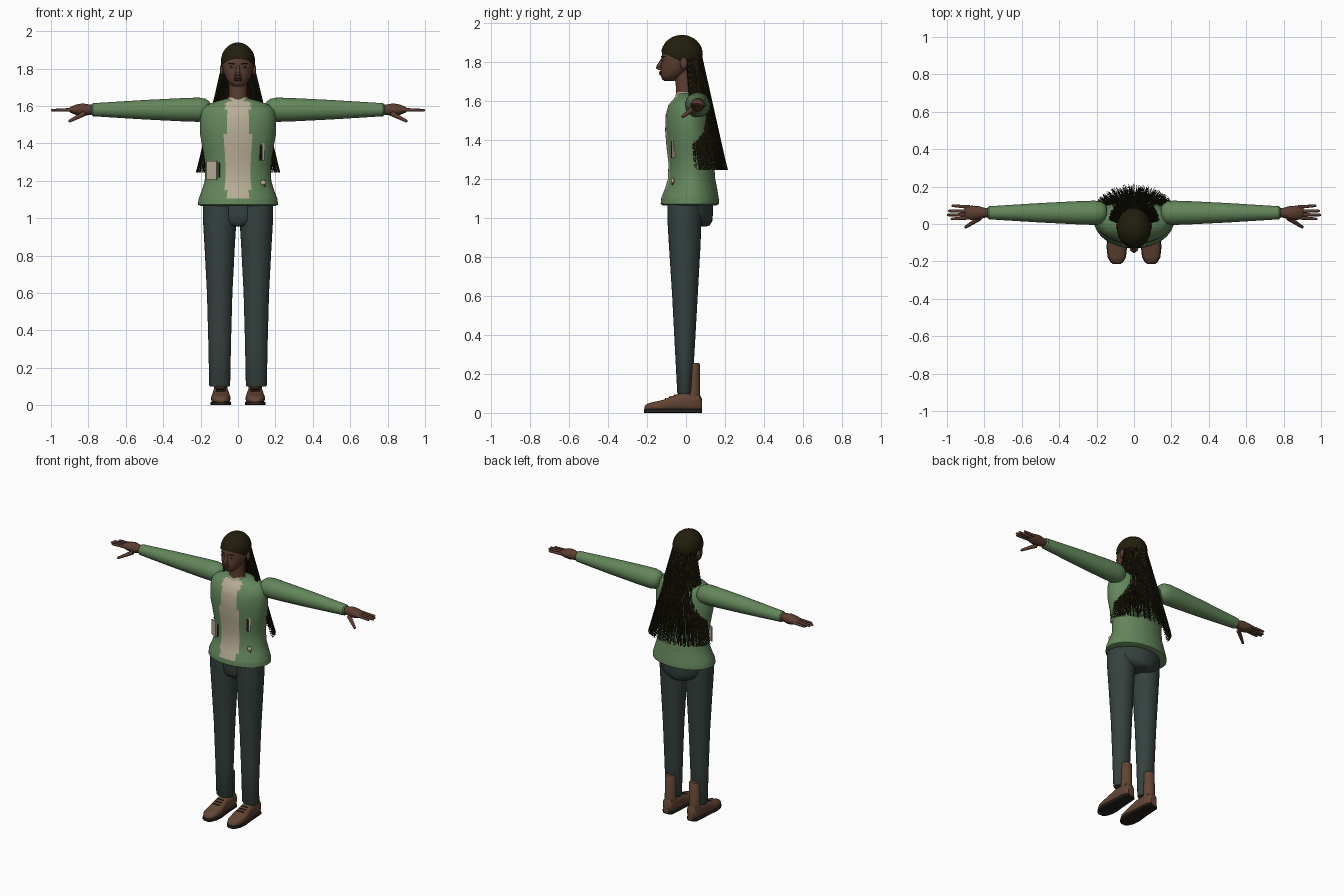
import bpy, bmesh, math, random
from mathutils import Vector

cube = bpy.data.objects.get("Cube")
if cube:
    bpy.data.objects.remove(cube, do_unlink=True)


def material(name, r, g, b):
    m = bpy.data.materials.new(name)
    m.use_nodes = True
    m.diffuse_color = (r, g, b, 1)
    bsdf = next(n for n in m.node_tree.nodes if n.type == 'BSDF_PRINCIPLED')
    bsdf.inputs["Base Color"].default_value = (r, g, b, 1)
    bsdf.inputs["Roughness"].default_value = 0.9
    return m


SKIN = material("brown skin", .105, .048, .03)
GREEN = material("jacket green", .125, .24, .105)
CREAM = material("cream", .48, .42, .30)
SLATE = material("trouser slate", .036, .054, .05)
LEATHER = material("shoe leather", .125, .06, .034)
SOLE = material("dark sole", .018, .014, .01)
HAIR = material("dark hair", .016, .013, .004)
LIP = material("lip", .085, .025, .02)
EYE = material("eye white", .3, .27, .24)


def finish(name, bm, mat, angle=40):
    """Turn a bmesh into a smooth shaded, named object."""
    bmesh.ops.recalc_face_normals(bm, faces=bm.faces[:])
    mesh = bpy.data.meshes.new(name)
    bm.to_mesh(mesh)
    bm.free()
    ob = bpy.data.objects.new(name, mesh)
    bpy.context.collection.objects.link(ob)
    mesh.materials.append(mat)
    bpy.ops.object.select_all(action='DESELECT')
    ob.select_set(True)
    bpy.context.view_layer.objects.active = ob
    bpy.ops.object.shade_smooth_by_angle(angle=math.radians(angle))
    return ob


def loft(name, sections, mat, n=32, power=1, angle=40):
    """Skin closed rings; each section is (centre, u axis, v axis)."""
    def bend(t):
        return math.copysign(abs(t) ** power, t)
    bm = bmesh.new()
    rings = []
    for c, u, v in sections:
        turn = [2 * math.pi * i / n for i in range(n)]
        rings.append([bm.verts.new(Vector(c) + Vector(u) * bend(math.cos(a))
                                   + Vector(v) * bend(math.sin(a))) for a in turn])
    for a, b in zip(rings, rings[1:]):
        for i in range(n):
            j = (i + 1) % n
            bm.faces.new((a[i], a[j], b[j], b[i]))
    bm.faces.new(rings[0])
    bm.faces.new(rings[-1])
    return finish(name, bm, mat, angle)


def stack(name, rows, mat, x=0, **kw):
    """Loft upward from rows of (z, half width, front y, back y)."""
    return loft(name, [((x, (f + b) / 2, z), (w, 0, 0), (0, (b - f) / 2, 0))
                       for z, w, f, b in rows], mat, **kw)


def rod(name, a, b, r0, r1, mat, n=12):
    a, b = Vector(a), Vector(b)
    q = (b - a).to_track_quat('Z', 'Y')
    u, v = q @ Vector((1, 0, 0)), q @ Vector((0, 1, 0))
    steps = ((0, r0 * .6), (.04, r0), (.94, r1), (1, r1 * .5))
    return loft(name, [(a.lerp(b, t), u * r, v * r) for t, r in steps], mat, n)


def ball(name, c, r, mat, n=20):
    bm = bmesh.new()
    bmesh.ops.create_uvsphere(bm, u_segments=n, v_segments=n // 2 + 2, radius=1)
    bmesh.ops.scale(bm, vec=r, verts=bm.verts)
    bmesh.ops.translate(bm, vec=c, verts=bm.verts)
    return finish(name, bm, mat)


def box(name, c, size, mat, turn=0):
    bm = bmesh.new()
    bmesh.ops.create_cube(bm, size=1)
    bmesh.ops.scale(bm, vec=size, verts=bm.verts)
    ob = finish(name, bm, mat)
    ob.location = c
    ob.rotation_euler.z = math.radians(turn)
    return ob


# Jacket body, with the open front panel coloured by direction
jacket = stack("jacket_body", [
    (1.065, .195, -.12, .155), (1.072, .214, -.13, .17), (1.1, .211, -.127, .168),
    (1.105, .21, -.126, .167), (1.15, .193, -.108, .16), (1.2, .178, -.093, .15),
    (1.28, .175, -.09, .144), (1.36, .187, -.1, .142), (1.45, .203, -.107, .135),
    (1.53, .203, -.104, .125), (1.58, .193, -.09, .115), (1.607, .165, -.067, .1),
    (1.625, .115, -.05, .08), (1.64, .06, -.045, .045)], GREEN, n=64)
jacket.data.materials.append(CREAM)
for p in jacket.data.polygons:
    x, y, z = p.center
    if y < 0 and 1.105 < z < 1.62 and abs(x) < .066:
        p.material_index = 1
stack("shirt_collar", [(1.615, .066, -.056, .046), (1.645, .056, -.05, .04)], CREAM)

# Jacket details
box("pocket_patch", (-.14, -.06, 1.257), (.062, .009, .1), CREAM, -30)
box("pocket_slit", (.122, -.071, 1.355), (.01, .008, .095), SOLE, 30)
box("pocket_flap", (.133, -.064, 1.355), (.012, .012, .095), CREAM, 30)
box("pocket_lining", (-.1, -.077, 1.257), (.006, .006, .08), SOLE, -30)
ball("clip_charm", (.135, -.068, 1.19), (.016, .009, .014), CREAM)
rod("clip_strap", (.13, -.065, 1.2), (.145, -.07, 1.17), .005, .004, LEATHER)

# Hips
stack("trouser_hips", [(.955, .065, -.055, .1), (.962, .09, -.075, .122),
                       (.985, .135, -.088, .135), (1.02, .155, -.09, .138),
                       (1.1, .165, -.09, .14)], SLATE)

for s, side in ((1, "left"), (-1, "right")):
    # Legs
    stack(side + "_trouser_leg", [(.1, .052, -.042, .028), (.106, .056, -.045, .031),
                                  (.35, .061, -.058, .046), (.6, .068, -.071, .06),
                                  (.85, .081, -.087, .074), (1., .09, -.096, .08),
                                  (1.1, .09, -.096, .08)], SLATE, x=s * .098)
    # Shoes: rows of (y, half width, top height)
    foot = ((-.213, .015, .032), (-.203, .031, .045), (-.175, .046, .054),
            (-.12, .052, .066), (-.075, .047, .085), (-.035, .043, .1),
            (.03, .04, .105), (.068, .036, .1), (.083, .022, .07))
    fx = s * .092
    loft(side + "_shoe", [((fx, y, (h + .008) / 2), (w, 0, 0), (0, 0, (h - .008) / 2))
                          for y, w, h in foot], LEATHER, power=.75)
    loft(side + "_sole", [((fx, y - .002, .01), (w + .003, 0, 0), (0, 0, .01))
                          for y, w, h in foot], SOLE, power=.3)
    stack(side + "_boot_shaft", [(.05, .037, 0, .073), (.25, .035, .003, .071),
                                 (.256, .031, .007, .067)], LEATHER, x=fx)
    for k in range(3):
        y = -.06 - .022 * k
        box(side + "_lace_%d" % (k + 1), (fx, y, .091 - .008 * k), (.05, .005, .005), SOLE)

    # Sleeves
    loft(side + "_sleeve", [((s * x, .06, 1.58), (0, r, 0), (0, 0, r)) for x, r in
         ((.145, .03), (.155, .046), (.175, .059), (.21, .065), (.3, .062),
          (.5, .052), (.775, .035), (.782, .028))], GREEN)
    # Hands
    loft(side + "_palm", [((s * x, .06, 1.58), (0, w, 0), (0, 0, t)) for x, w, t in
         ((.765, .024, .024), (.795, .026, .028), (.83, .035, .034), (.865, .038, .028),
          (.895, .036, .016), (.905, .025, .008))], SKIN)
    for k, (y, tip) in enumerate(((.027, .98), (.048, 1.0), (.07, .995), (.098, .975))):
        rod(side + "_finger_%d" % (k + 1), (s * .875, .06 + (y - .06) * .8, 1.58),
            (s * tip, y, 1.577), .01, .007, SKIN)
    rod(side + "_thumb", (s * .82, .035, 1.56), (s * .905, -.02, 1.517), .014, .008, SKIN)

    # Paired face parts
    ball(side + "_ear", (s * .087, -.012, 1.793), (.01, .019, .03), SKIN)
    ball(side + "_eye", (s * .034, -.119, 1.81), (.014, .006, .006), EYE)
    ball(side + "_iris", (s * .034, -.1235, 1.81), (.006, .003, .006), SOLE)
    rod(side + "_eyebrow", (s * .018, -.126, 1.826), (s * .053, -.108, 1.828),
        .004, .002, HAIR)
    ball(side + "_nostril", (s * .013, -.136, 1.766), (.009, .011, .008), SKIN)

# Neck and head
stack("neck", [(1.6, .058, -.055, .045), (1.66, .049, -.05, .035),
               (1.78, .05, -.065, .045)], SKIN)
stack("head", [(1.703, .018, -.112, -.06), (1.712, .036, -.123, -.04),
               (1.73, .053, -.13, -.015), (1.755, .067, -.13, .02),
               (1.785, .079, -.128, .055), (1.82, .085, -.124, .072),
               (1.86, .083, -.121, .077), (1.895, .068, -.098, .06),
               (1.92, .045, -.065, .03), (1.927, .02, -.04, .0)], SKIN, angle=60)
rod("nose_bridge", (0, -.118, 1.818), (0, -.142, 1.772), .008, .012, SKIN)
ball("nose_tip", (0, -.142, 1.771), (.011, .013, .009), SKIN)
ball("upper_lip", (0, -.129, 1.748), (.024, .01, .005), LIP)
ball("lower_lip", (0, -.128, 1.739), (.021, .01, .006), LIP)

# Hair cap, cut along a hairline that drops toward the back
bm = bmesh.new()
bmesh.ops.create_uvsphere(bm, u_segments=40, v_segments=24, radius=1)
bmesh.ops.scale(bm, vec=(.091, .107, .1), verts=bm.verts)
bmesh.ops.translate(bm, vec=(0, -.021, 1.839), verts=bm.verts)
bmesh.ops.bisect_plane(bm, geom=bm.verts[:] + bm.edges[:] + bm.faces[:],
                       plane_co=(0, 0, 1.788), plane_no=(0, .5, 1), clear_inner=True)
finish("hair_cap", bm, HAIR)

# Long loose strands fanning out down the back
random.seed(4)
curve = bpy.data.curves.new("hair_strands", 'CURVE')
curve.dimensions = '3D'
curve.bevel_depth = .002
curve.bevel_resolution = 0
for i in range(950):
    a = random.uniform(-1.5, 1.5)
    depth = random.uniform(.8, 1)
    root = Vector((.084 * depth * math.sin(a), -.005 + .085 * depth * math.cos(a),
                   random.uniform(1.78, 1.84)))
    b = a + random.uniform(-.12, .12)
    end = Vector((.225 * math.sin(b), .05 + .165 * depth * math.cos(b), 1.245))
    tip = random.choice((1, random.uniform(.68, 1), random.uniform(.85, 1)))
    spline = curve.splines.new('POLY')
    spline.points.add(2)
    for k, p in enumerate(spline.points):
        p.co = (*root.lerp(end, tip * k / 2), 1)
        p.radius = 1 - .3 * k
strands = bpy.data.objects.new("hair_strands", curve)
bpy.context.collection.objects.link(strands)
curve.materials.append(HAIR)
bpy.ops.object.select_all(action='DESELECT')
strands.select_set(True)
bpy.context.view_layer.objects.active = strands
bpy.ops.object.convert(target='MESH')
